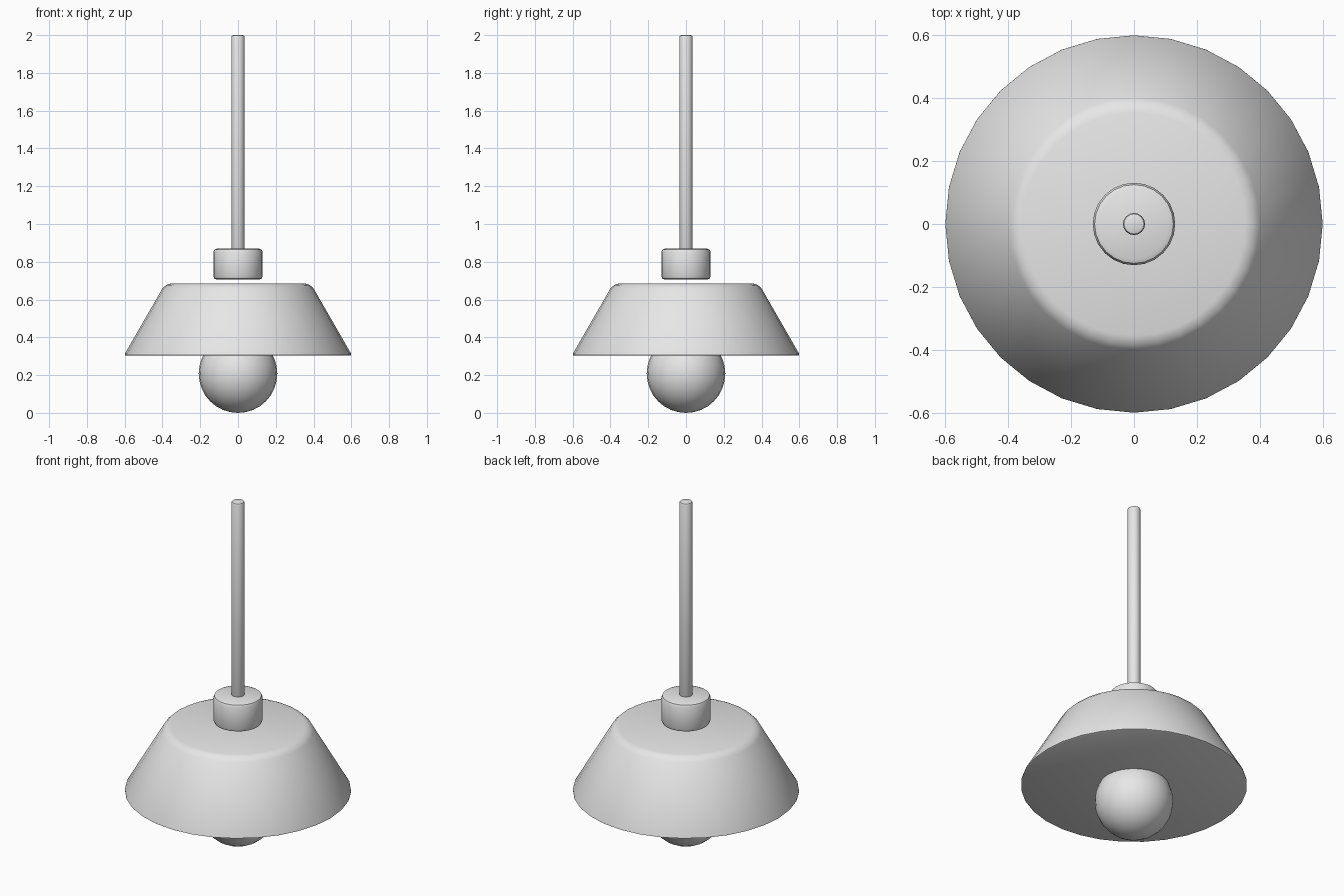
import bpy
import bmesh
import math

old = bpy.data.objects.get("Cube")
if old:
    bpy.data.objects.remove(old, do_unlink=True)

grey = bpy.data.materials.new("light grey")
grey.use_nodes = True
grey.diffuse_color = (0.8, 0.8, 0.8, 1)
grey.node_tree.nodes["Principled BSDF"].inputs["Base Color"].default_value = (0.8, 0.8, 0.8, 1)


def finish(name, bm, angle):
    """Turn a bmesh into a smooth shaded grey object."""
    mesh = bpy.data.meshes.new(name)
    bm.to_mesh(mesh)
    bm.free()
    mesh.materials.append(grey)
    obj = bpy.data.objects.new(name, mesh)
    bpy.context.collection.objects.link(obj)
    bpy.ops.object.select_all(action='DESELECT')
    obj.select_set(True)
    bpy.context.view_layer.objects.active = obj
    bpy.ops.object.shade_smooth_by_angle(angle=math.radians(angle))
    return obj


def turned_part(name, low_radius, high_radius, bottom, top, sides, low_bevel, high_bevel):
    """Closed cone or cylinder with rounded rims."""
    bm = bmesh.new()
    bmesh.ops.create_cone(bm, cap_ends=True, segments=sides, radius1=low_radius,
                          radius2=high_radius, depth=top - bottom)
    bmesh.ops.translate(bm, verts=bm.verts, vec=(0, 0, (top + bottom) / 2))
    middle = (top + bottom) / 2
    for upper, width in ((False, low_bevel), (True, high_bevel)):
        rim = [e for e in bm.edges if abs(e.verts[0].co.z - e.verts[1].co.z) < 1e-5
               and (e.verts[0].co.z > middle) == upper
               and any(len(f.verts) == sides for f in e.link_faces)]
        bmesh.ops.bevel(bm, geom=rim, offset=width, segments=2, profile=0.5,
                        affect='EDGES')
    return finish(name, bm, 40)


# Shade, collar and hanging rod
turned_part("lamp_shade", 0.605, 0.385, 0.303, 0.685, 32, 0.012, 0.03)
turned_part("collar", 0.131, 0.131, 0.705, 0.87, 24, 0.02, 0.02)
turned_part("hanging_rod", 0.035, 0.035, 0.86, 2.0, 16, 0.01, 0.01)

# Bulb, half hidden in the shade
bm = bmesh.new()
bmesh.ops.create_uvsphere(bm, u_segments=24, v_segments=16, radius=0.208)
bmesh.ops.translate(bm, verts=bm.verts, vec=(0, 0, 0.208))
finish("bulb", bm, 60)
